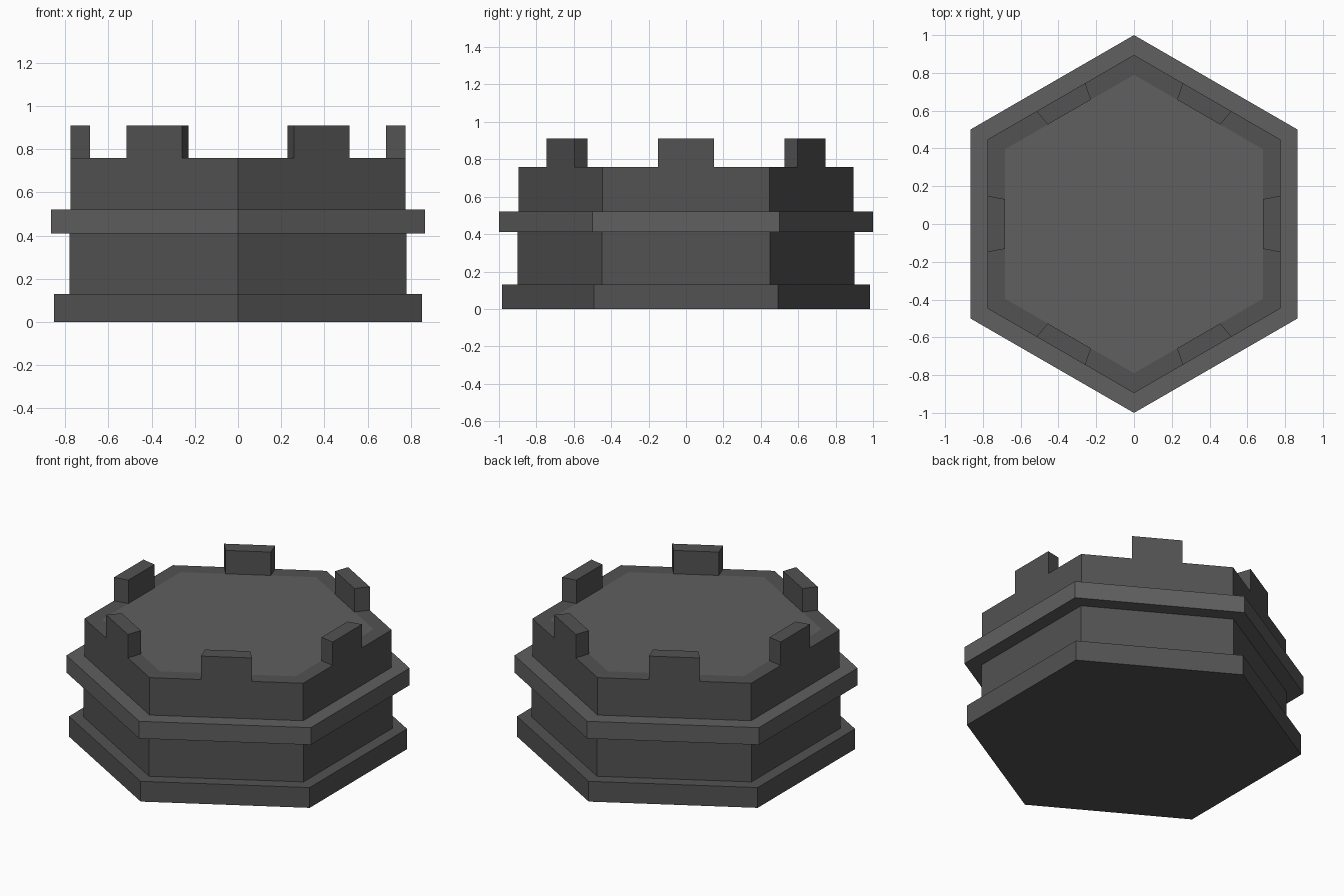
import bpy, bmesh
from math import sin, cos, pi
from mathutils import Vector

if "Cube" in bpy.data.objects:
    bpy.data.objects.remove(bpy.data.objects["Cube"])

# Two stone tones
def grey(name, v):
    m = bpy.data.materials.new(name)
    m.diffuse_color = (v, v, v, 1)
    m.use_nodes = True
    m.node_tree.nodes["Principled BSDF"].inputs["Base Color"].default_value = m.diffuse_color
    return m

dark = grey("wall_stone", 0.085)
light = grey("trim_stone", 0.115)

# Stepped hexagon profile: (corner radius, z), from the base up to the inner rim
PROFILE = [(0.985, 0), (0.985, 0.13), (0.90, 0.13), (0.90, 0.41), (1.0, 0.41),
           (1.0, 0.52), (0.895, 0.52), (0.895, 0.76), (0.79, 0.76)]
LEDGE_BANDS = (3, 4, 5)
RIM_BAND = len(PROFILE) - 2
MERLON_HEIGHT = 0.15

def hex_ring(bm, radius, z):
    """Hexagon with a corner on +y and each side split into thirds."""
    corners = [Vector((radius * cos(pi / 2 + i * pi / 3),
                       radius * sin(pi / 2 + i * pi / 3), z)) for i in range(6)]
    return [bm.verts.new(corners[i].lerp(corners[(i + 1) % 6], k / 3))
            for i in range(6) for k in range(3)]

bm = bmesh.new()
rings = [hex_ring(bm, r, z) for r, z in PROFILE]

# Walls, ledges and rim
merlon_bases = []
for band, (lo, hi) in enumerate(zip(rings, rings[1:])):
    for i in range(18):
        j = (i + 1) % 18
        f = bm.faces.new((lo[i], lo[j], hi[j], hi[i]))
        f.material_index = 1 if band in LEDGE_BANDS else 0
        if band == RIM_BAND and i % 3 == 1:
            merlon_bases.append(f)

# Underside and roof floor
bm.faces.new(rings[0][::-1])
bm.faces.new(rings[-1]).material_index = 1

# Merlons: raise the middle third of each rim side
for f in merlon_bases:
    top = bmesh.ops.extrude_discrete_faces(bm, faces=[f])["faces"][0]
    bmesh.ops.translate(bm, verts=top.verts, vec=(0, 0, MERLON_HEIGHT))

bmesh.ops.remove_doubles(bm, verts=bm.verts, dist=1e-5)
bmesh.ops.recalc_face_normals(bm, faces=bm.faces)
mesh = bpy.data.meshes.new("hexagonal_tower")
bm.to_mesh(mesh)
bm.free()
mesh.materials.append(dark)
mesh.materials.append(light)
bpy.context.collection.objects.link(bpy.data.objects.new("hexagonal_tower", mesh))
